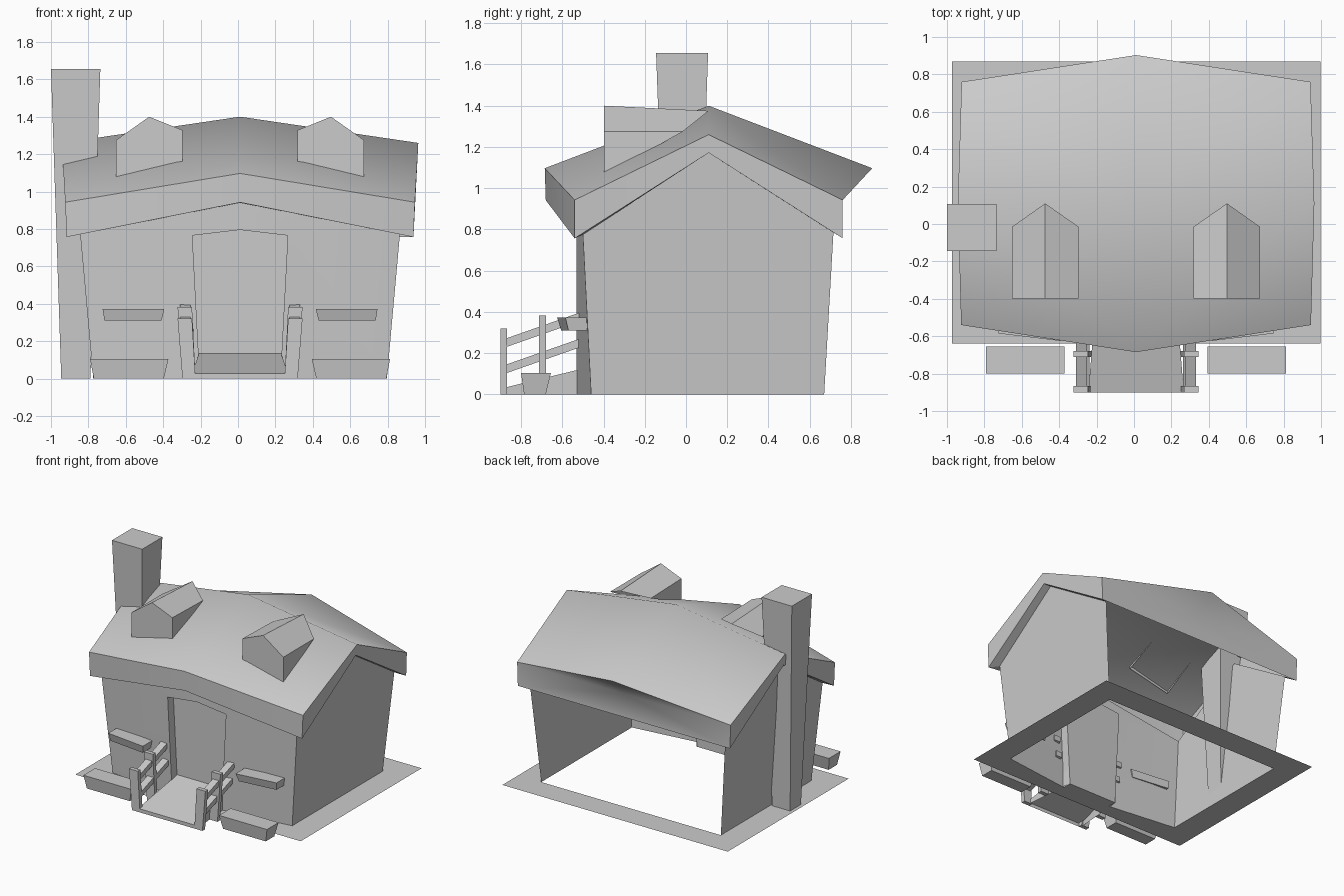
import bpy, bmesh
from math import radians

CX = 0.011   # symmetry plane of the house


def build(name, verts, faces, mirror=True, smooth=None):
    """Mesh from a few points; the right half is mirrored to the left."""
    bm = bmesh.new()
    vs = [bm.verts.new(v) for v in verts]
    for f in faces:
        bm.faces.new([vs[i] for i in f])
    bmesh.ops.recalc_face_normals(bm, faces=bm.faces)
    me = bpy.data.meshes.new(name)
    bm.to_mesh(me)
    bm.free()
    ob = bpy.data.objects.new(name, me)
    bpy.context.collection.objects.link(ob)
    ob.location.x = CX
    if smooth:
        bpy.ops.object.select_all(action='DESELECT')
        ob.select_set(True)
        bpy.context.view_layer.objects.active = ob
        bpy.ops.object.shade_smooth_by_angle(angle=radians(smooth))
    if mirror:
        ob.modifiers.new("Mirror", 'MIRROR')
    return ob


BOX = [(3, 2, 1, 0), (4, 5, 6, 7), (0, 1, 5, 4), (1, 2, 6, 5), (2, 3, 7, 6), (3, 0, 4, 7)]


def taper(name, bottom, top, mirror=True):
    """Tapered box from two rectangles (x0, x1, y0, y1, z)."""
    verts = []
    for x0, x1, y0, y1, z in (bottom, top):
        verts += [(x0, y0, z), (x1, y0, z), (x1, y1, z), (x0, y1, z)]
    return build(name, verts, BOX, mirror)


# Roof: two sagging slopes, front fascia, gable trim and straight back fascia
build("roof", [
    (0, -.68, .942), (.927, -.54, .757),      # 0 1 front fascia bottom
    (0, -.685, 1.097), (.935, -.54, .943),    # 2 3 front eave
    (0, .11, 1.4), (.953, .11, 1.26),         # 4 5 ridge
    (0, .903, 1.097), (.933, .76, .943),      # 6 7 back eave
    (.942, .11, 1.172), (.927, .76, .757),    # 8 9 gable trim bottom
    (0, .76, .943), (0, .76, .757),           # 10 11 back fascia centre
], [(0, 1, 3, 2), (2, 3, 5, 4), (4, 5, 7, 6), (3, 1, 8, 5), (5, 8, 9, 7),
    (6, 7, 10), (10, 7, 9, 11)], smooth=60)

# Walls: bowed front with a doorway, leaning gable sides, open back
build("walls", [
    (.785, -.46, 0), (.855, -.5, .775),                      # 0 1 front corner
    (.215, -.53, 0), (.255, -.53, .765), (.255, -.53, .89),  # 2 3 4 door side
    (0, -.53, .795), (0, -.53, .94),                         # 5 6 door centre
    (.785, .67, 0), (.855, .715, .785), (.88, .11, 1.172),   # 7 8 9 gable
], [(2, 0, 1, 4, 3), (3, 4, 6, 5), (0, 7, 8, 9, 1)], smooth=40)

# Soffit closing the gap between wall tops and fascia
build("soffit", [
    (0, -.53, .94), (.255, -.53, .89), (.855, -.5, .775), (.88, .11, 1.172), (.855, .715, .785),
    (0, -.68, .942), (.927, -.54, .757), (.942, .11, 1.172), (.927, .76, .757),
], [(0, 1, 5), (1, 2, 6, 5), (2, 3, 7, 6), (3, 4, 8, 7)])

# Recessed door with its jambs
build("door", [
    (0, -.46, 0), (.215, -.46, 0), (.255, -.46, .765), (0, -.46, .795),
    (.215, -.53, 0), (.255, -.53, .765), (0, -.53, .795),
], [(0, 1, 2, 3), (1, 4, 5, 2), (2, 5, 6, 3)])

# Flat ground border around the open floor
build("ground_border", [
    (0, -.64, 0), (.985, -.64, 0), (.985, .87, 0), (0, .87, 0),
    (0, -.46, 0), (.215, -.46, 0), (.215, -.53, 0), (.785, -.46, 0), (.785, .67, 0), (0, .67, 0),
], [(0, 1, 7, 6, 5, 4), (1, 2, 8, 7), (2, 3, 9, 8)])

# Sloping porch in front of the door
build("porch", [
    (0, -.9, .028), (.255, -.9, .028), (.22, -.46, .135), (0, -.46, .135),
    (0, -.9, 0), (.255, -.9, 0), (.22, -.46, 0),
], [(0, 1, 2, 3), (0, 4, 5, 1), (1, 5, 6, 2)])

# Dormers: front gable with a slanted open back resting on the roof
build("dormers", [
    (.307, -.397, 1.14), (.663, -.397, 1.06), (.663, -.397, 1.275),
    (.486, -.397, 1.4), (.307, -.397, 1.328),
    (.663, -.015, 1.275), (.486, .11, 1.375), (.307, -.015, 1.318),
], [(0, 1, 2, 3, 4), (1, 5, 2), (2, 5, 6, 3), (3, 6, 7, 4), (4, 7, 0)])

# Chimney, widening upwards
taper("chimney", (-.956, -.8, -.085, .05, 0), (-1.011, -.747, -.145, .107, 1.655), mirror=False)

# Planters beside the porch and window boxes following the bowed wall
taper("planters", (.408, .782, -.785, -.68, 0), (.383, .802, -.8, -.655, .105))
build("window_boxes", [
    (.42, -.605, .31), (.725, -.57, .31), (.725, -.46, .31), (.42, -.5, .31),
    (.405, -.625, .373), (.735, -.585, .373), (.735, -.46, .373), (.405, -.5, .373),
], BOX)

# Fence posts, leaning outwards at the top
for i, (y, h) in enumerate([(-.9, .32), (-.712, .382)]):
    taper(f"fence_posts_{i + 1}", (.238, .308, y, y + .033, 0), (.257, .334, y, y + .033, h))

# Fence rails parallel to the porch slope
for i, (z, x) in enumerate([(.1, .25), (.227, .265)]):
    verts = [(x + dx, y, z + dy + dz) for dz in (0, .042)
             for dx, y, dy in ((0, -.88, 0), (.055, -.88, 0), (.055, -.51, .13), (0, -.51, .13))]
    build(f"fence_rails_{i + 1}", verts, BOX)
